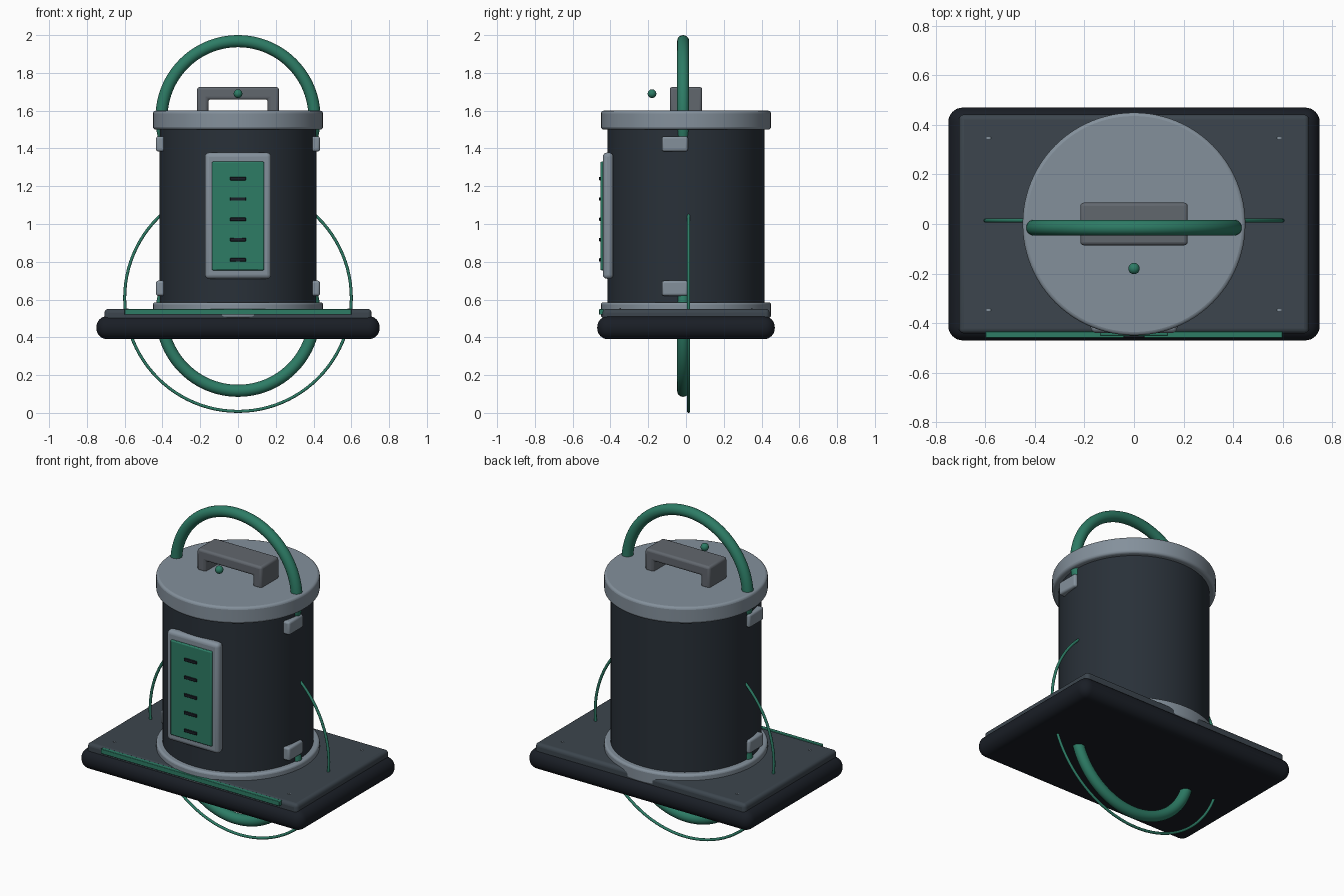
import bpy, bmesh, math

if "Cube" in bpy.data.objects:
    bpy.data.objects.remove(bpy.data.objects["Cube"])


def material(name, rgb):
    m = bpy.data.materials.new(name)
    m.diffuse_color = (*rgb, 1)
    m.use_nodes = True
    m.node_tree.nodes["Principled BSDF"].inputs["Base Color"].default_value = m.diffuse_color
    return m


BLACK = material("rubber_black", (0.010, 0.013, 0.019))
DARK = material("dark_shell", (0.022, 0.030, 0.040))
SLATE = material("slate", (0.045, 0.060, 0.075))
GREY = material("light_metal", (0.23, 0.28, 0.33))
MID = material("mid_metal", (0.12, 0.135, 0.155))
GREEN = material("green", (0.026, 0.20, 0.13))


def finish(ob, name, mat, bevel=0, segments=4):
    ob.name = name
    ob.data.materials.append(mat)
    if bevel:
        mod = ob.modifiers.new("bevel", 'BEVEL')
        mod.width, mod.segments = bevel, segments
        mod.limit_method = 'ANGLE'
    bpy.ops.object.select_all(action='DESELECT')
    ob.select_set(True)
    bpy.context.view_layer.objects.active = ob
    bpy.ops.object.shade_smooth_by_angle(angle=math.radians(35))
    return ob


def box(name, lo, hi, mat, bevel=0, segments=4):
    mid = [(a + b) / 2 for a, b in zip(lo, hi)]
    bpy.ops.mesh.primitive_cube_add(size=1, location=mid)
    ob = bpy.context.object
    ob.scale = [b - a for a, b in zip(lo, hi)]
    bpy.ops.object.transform_apply(location=False, rotation=False, scale=True)
    return finish(ob, name, mat, bevel, segments)


def drum(name, r, z0, z1, mat, bevel=0):
    bpy.ops.mesh.primitive_cylinder_add(vertices=96, radius=r, depth=z1 - z0,
                                        location=(0, 0, (z0 + z1) / 2))
    return finish(bpy.context.object, name, mat, bevel, 3)


def hoop(name, big, small, y, z):
    bpy.ops.mesh.primitive_torus_add(major_radius=big, minor_radius=small, major_segments=96,
                                     minor_segments=20, location=(0, y, z),
                                     rotation=(math.pi / 2, 0, 0))
    return finish(bpy.context.object, name, GREEN)


# Base: rounded bumper slab, top plate, front light strip
box("base_bumper", (-0.75, -0.47, 0.39), (0.75, 0.47, 0.512), BLACK, 0.058, 8)
box("base_plate", (-0.707, -0.442, 0.46), (0.707, 0.442, 0.55), SLATE, 0.02)
box("base_light_strip", (-0.60, -0.46, 0.52), (0.60, -0.435, 0.549), GREEN, 0.003, 2)

# Plate screws
for i, (sx, sy) in enumerate([(-1, -1), (1, -1), (-1, 1), (1, 1)]):
    bpy.ops.mesh.primitive_cylinder_add(vertices=20, radius=0.014, depth=0.008,
                                        location=(sx * 0.587, sy * 0.347, 0.540),
                                        rotation=(math.pi / 2, 0, 0))
    finish(bpy.context.object, f"plate_screw_{i + 1}", GREY)

# Tank body with bottom collar and lid
drum("tank_body", 0.415, 0.53, 1.54, DARK)
drum("tank_collar", 0.45, 0.503, 0.585, GREY, 0.012)
drum("tank_lid", 0.45, 1.50, 1.60, GREY, 0.014)

# Lid handle: arch profile extruded along y
arch = [(-0.217, 1.59), (-0.217, 1.725), (0.217, 1.725), (0.217, 1.59),
        (0.157, 1.59), (0.157, 1.66), (-0.157, 1.66), (-0.157, 1.59)]
bm = bmesh.new()
face = bm.faces.new([bm.verts.new((x, -0.086, z)) for x, z in arch])
ext = bmesh.ops.extrude_face_region(bm, geom=[face])
bmesh.ops.translate(bm, vec=(0, 0.172, 0),
                    verts=[v for v in ext["geom"] if isinstance(v, bmesh.types.BMVert)])
bmesh.ops.recalc_face_normals(bm, faces=bm.faces)
mesh = bpy.data.meshes.new("lid_handle")
bm.to_mesh(mesh)
bm.free()
handle = bpy.data.objects.new("lid_handle", mesh)
bpy.context.collection.objects.link(handle)
finish(handle, "lid_handle", MID, 0.014, 3)

# Indicator bead in front of the handle
bpy.ops.mesh.primitive_uv_sphere_add(segments=24, ring_count=16, radius=0.023,
                                     location=(0, -0.18, 1.69))
finish(bpy.context.object, "indicator_bead", GREEN)

# Front gauge: frame, window and level marks
box("gauge_frame", (-0.175, -0.44, 0.71), (0.175, -0.385, 1.378), GREY, 0.022)
box("gauge_window", (-0.138, -0.453, 0.755), (0.138, -0.425, 1.33), GREEN, 0.006, 2)
for i in range(5):
    z = 0.81 + i * 0.1075
    box(f"gauge_mark_{i + 1}", (-0.042, -0.46, z - 0.009), (0.042, -0.445, z + 0.009), BLACK, 0.002, 1)

# Side clips, mirrored left and right
for side, s in (("left", -1), ("right", 1)):
    for level, z in (("lower", 0.66), ("upper", 1.424)):
        xs = sorted((s * 0.378, s * 0.434))
        box(f"{level}_clip_{side}", (xs[0], -0.128, z - 0.04), (xs[1], 0.01, z + 0.04), GREY, 0.012, 3)

# Hoses and thin cable hoop
hoop("upper_hose", 0.405, 0.032, -0.015, 1.563)
hoop("lower_hose", 0.405, 0.032, -0.015, 0.522)
hoop("cable_hoop", 0.60, 0.008, 0.014, 0.608)
